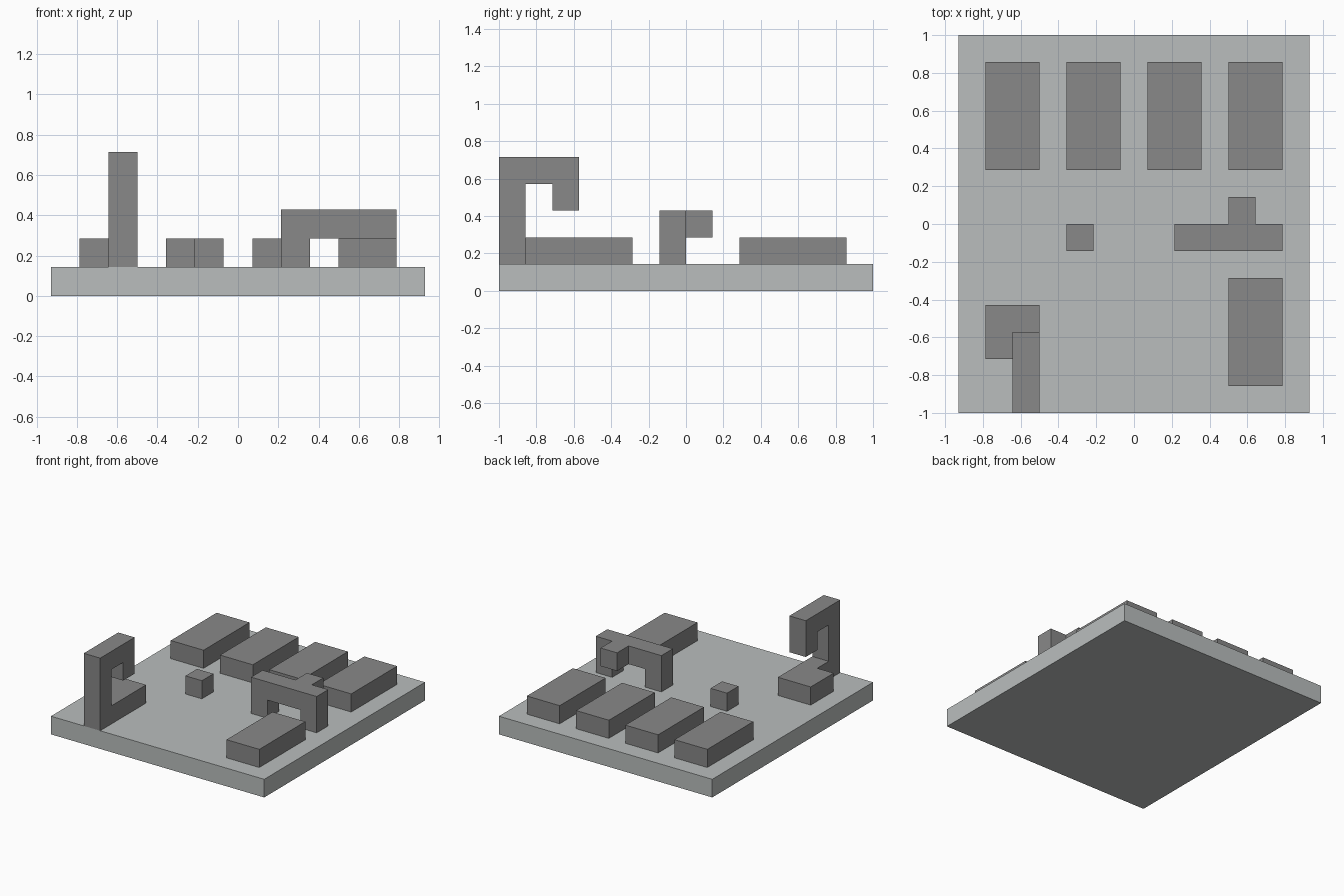
import bpy
import bmesh
from itertools import product
from mathutils import Vector

U = 1 / 7          # one grid cell
HALF_W = 6.5       # half the plate width in cells
HALF_D = 7         # half the plate depth in cells

cube = bpy.data.objects.get("Cube")
if cube:
    bpy.data.objects.remove(cube, do_unlink=True)


def material(name, rgb):
    mat = bpy.data.materials.new(name)
    mat.use_nodes = True
    mat.diffuse_color = (*rgb, 1)
    mat.node_tree.nodes["Principled BSDF"].inputs["Base Color"].default_value = (*rgb, 1)
    return mat


def block_part(name, mat, *boxes):
    """Join cell-aligned boxes (corner, size in cells) into one clean outer shell."""
    cells = set()
    for corner, size in boxes:
        for step in product(*(range(n) for n in size)):
            cells.add(tuple(c + s for c, s in zip(corner, step)))
    bm = bmesh.new()
    verts = {}

    def vert(p):
        if p not in verts:
            verts[p] = bm.verts.new(Vector((p[0] - HALF_W, p[1] - HALF_D, p[2])) * U)
        return verts[p]

    # Only faces that have no neighbouring cell are kept
    for cell, axis, side in product(cells, range(3), (0, 1)):
        neighbour = list(cell)
        neighbour[axis] += 2 * side - 1
        if tuple(neighbour) in cells:
            continue
        ring = []
        for a, b in ((0, 0), (1, 0), (1, 1), (0, 1)):
            p = list(cell)
            p[axis] += side
            p[(axis + 1) % 3] += a
            p[(axis + 2) % 3] += b
            ring.append(vert(tuple(p)))
        bm.faces.new(ring if side else ring[::-1])
    bmesh.ops.dissolve_limit(bm, angle_limit=0.01, verts=bm.verts[:], edges=bm.edges[:])
    mesh = bpy.data.meshes.new(name)
    bm.to_mesh(mesh)
    bm.free()
    mesh.materials.append(mat)
    obj = bpy.data.objects.new(name, mesh)
    bpy.context.collection.objects.link(obj)
    return obj


light_grey = material("light_grey", (0.491, 0.515, 0.512))
dark_grey = material("dark_grey", (0.246, 0.246, 0.246))

# Ground plate
block_part("base_plate", light_grey, ((0, 0, 0), (13, 14, 1)))

# Row of long blocks at the back, and one at the front
for i in range(4):
    block_part(f"back_block_{i + 1}", dark_grey, ((1 + 3 * i, 9, 1), (2, 4, 1)))
block_part("front_block", dark_grey, ((10, 1, 1), (2, 4, 1)))

# Single cube
block_part("small_cube", dark_grey, ((4, 6, 1), (1, 1, 1)))

# Arch: two legs, beam and a stub pointing back
block_part("arch", dark_grey,
           ((8, 6, 1), (1, 1, 1)),
           ((11, 6, 1), (1, 1, 1)),
           ((8, 6, 2), (4, 1, 1)),
           ((10, 7, 2), (1, 1, 1)))

# Hooked tower: column, overhanging arm, drop, foot and side pad
block_part("hook_tower", dark_grey,
           ((2, 0, 1), (1, 1, 4)),
           ((2, 0, 4), (1, 3, 1)),
           ((2, 2, 3), (1, 1, 1)),
           ((2, 0, 1), (1, 4, 1)),
           ((1, 2, 1), (1, 2, 1)))
